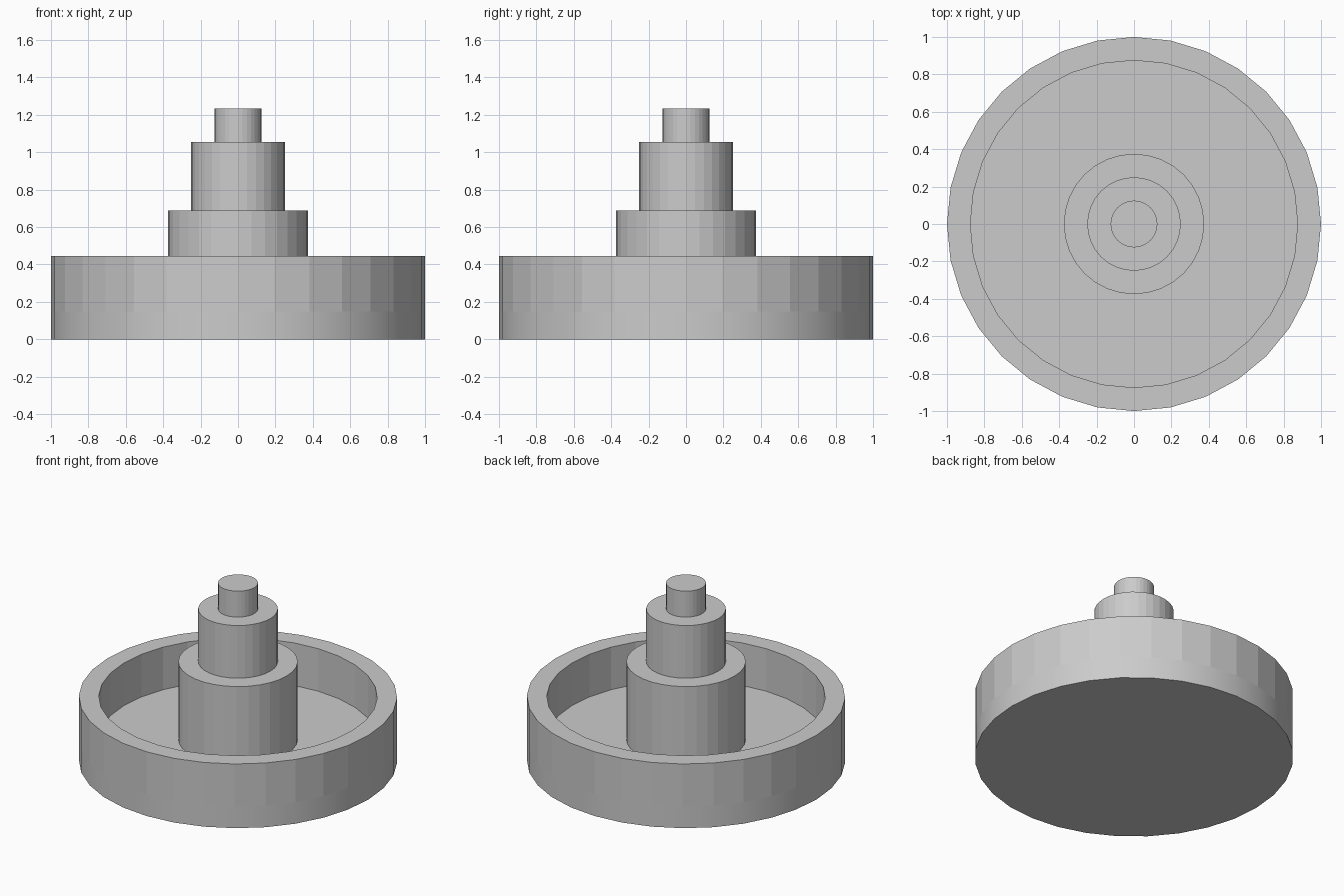
import bpy, bmesh, math

if "Cube" in bpy.data.objects:
    bpy.data.objects.remove(bpy.data.objects["Cube"])

SIDES = 32
OUTER, INNER = 1.0, 0.875
FLOOR, RIM = 0.15, 0.445


def lathe(name, profile, smooth=False):
    """Spin an (r, z) profile around z; points on the axis become cap centres."""
    bm = bmesh.new()
    rings = []
    for r, z in profile:
        if r == 0:
            rings.append([bm.verts.new((0, 0, z))] * SIDES)
        else:
            rings.append([bm.verts.new((r * math.cos(2 * math.pi * i / SIDES),
                                        r * math.sin(2 * math.pi * i / SIDES), z))
                          for i in range(SIDES)])
    for a, b in zip(rings, rings[1:]):
        for i in range(SIDES):
            j = (i + 1) % SIDES
            quad = (a[i], a[j], b[j], b[i])
            bm.faces.new(list(dict.fromkeys(quad)))
    # merge the cap triangles into single flat discs
    for v in [v for v in bm.verts if v.co.xy.length < 1e-6]:
        bmesh.ops.dissolve_verts(bm, verts=[v])
    mesh = bpy.data.meshes.new(name)
    bm.to_mesh(mesh)
    bm.free()
    obj = bpy.data.objects.new(name, mesh)
    bpy.context.collection.objects.link(obj)
    if smooth:
        bpy.ops.object.select_all(action='DESELECT')
        bpy.context.view_layer.objects.active = obj
        obj.select_set(True)
        bpy.ops.object.shade_smooth_by_angle(angle=math.radians(30))
    return obj


# Smooth base with a flat underside
lathe("base_disc", [(0, 0), (OUTER, 0), (OUTER, FLOOR)], smooth=True)

# Faceted rim wall and the sunken floor inside it
lathe("rim_and_floor", [(OUTER, FLOOR), (OUTER, RIM), (INNER, RIM),
                        (INNER, FLOOR), (0.375, FLOOR)])

# Three-step centre post
profile, z = [], FLOOR
for radius, top in ((0.375, 0.69), (0.25, 1.055), (0.125, 1.235)):
    profile += [(radius, z), (radius, top)]
    z = top
lathe("stepped_post", profile + [(0, z)])
